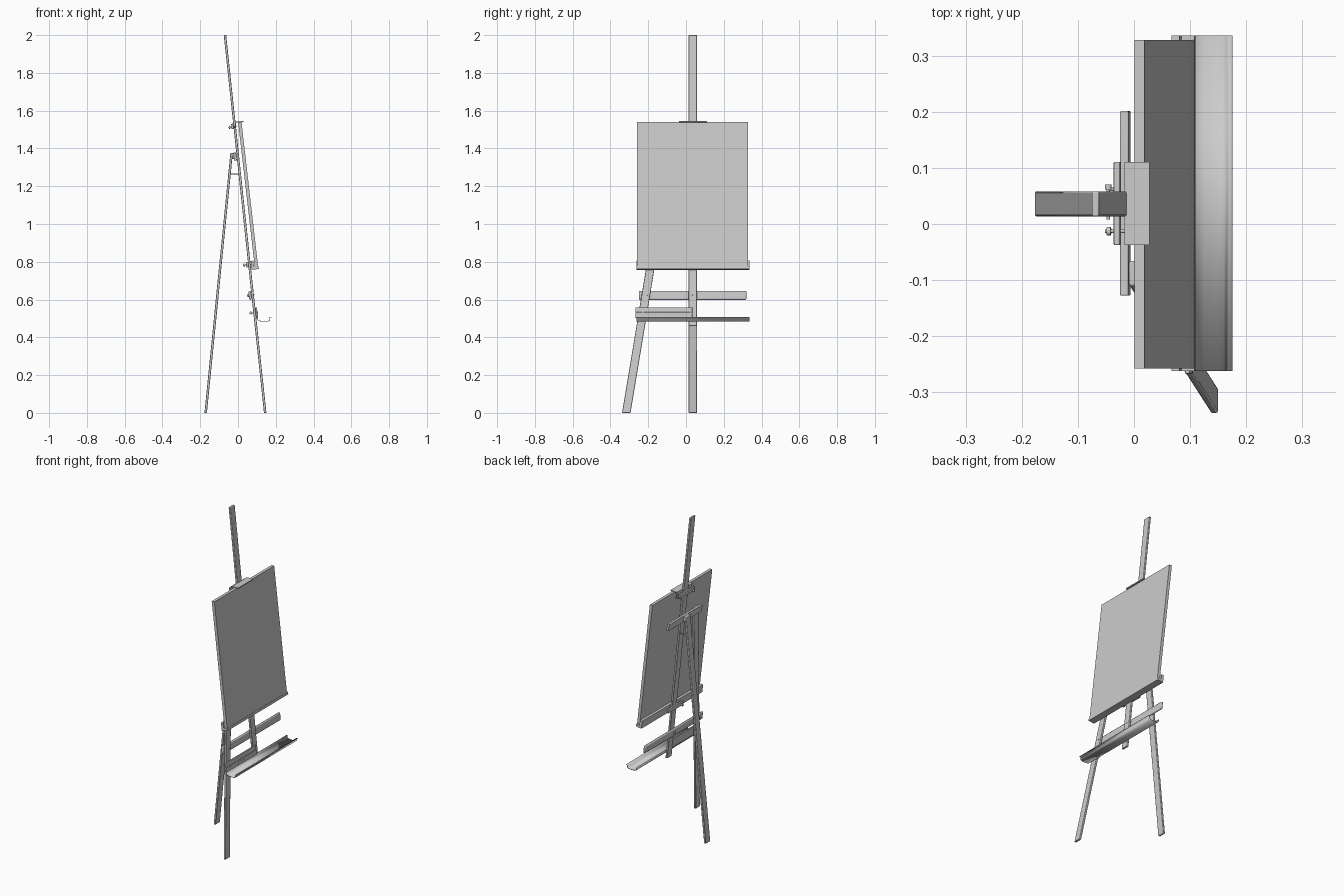
import bpy, bmesh, math
from mathutils import Vector

if "Cube" in bpy.data.objects:
    bpy.data.objects.remove(bpy.data.objects["Cube"])

SLOPE = 0.1065                      # backward lean of the front frame
TILT = -math.atan(SLOPE)
CY = 0.036                          # y of the mast centre line


def frame_x(z):
    return 0.144 - SLOPE * z


def finish(name, bm, bevel=0.0, smooth=False):
    bmesh.ops.recalc_face_normals(bm, faces=bm.faces)
    me = bpy.data.meshes.new(name)
    bm.to_mesh(me)
    bm.free()
    ob = bpy.data.objects.new(name, me)
    bpy.context.collection.objects.link(ob)
    if bevel:
        m = ob.modifiers.new("bevel", 'BEVEL')
        m.width, m.segments = bevel, 2
    if smooth or bevel:
        bpy.ops.object.select_all(action='DESELECT')
        ob.select_set(True)
        bpy.context.view_layer.objects.active = ob
        bpy.ops.object.shade_smooth_by_angle(angle=math.radians(40))
    return ob


def rail(name, p0, p1, w, t, bevel=0.003):
    """Leaning bar with level ends; w along y, t along x."""
    bm = bmesh.new()
    rings = []
    for p in (p0, p1):
        rings.append([bm.verts.new((p[0] + sx * t / 2, p[1] + sy * w / 2, p[2]))
                      for sx, sy in ((-1, -1), (1, -1), (1, 1), (-1, 1))])
    bm.faces.new(rings[0])
    bm.faces.new(rings[1])
    for i in range(4):
        j = (i + 1) % 4
        bm.faces.new((rings[0][i], rings[0][j], rings[1][j], rings[1][i]))
    return finish(name, bm, bevel)


def bar(name, y0, y1, z, off, t, h, bevel=0.002):
    """Cross piece lying parallel to the frame, off = distance in front of it."""
    bm = bmesh.new()
    bmesh.ops.create_cube(bm, size=1)
    bmesh.ops.scale(bm, vec=(t, y1 - y0, h), verts=bm.verts)
    ob = finish(name, bm, bevel)
    ob.location = (frame_x(z) + off, (y0 + y1) / 2, z)
    ob.rotation_euler.y = TILT
    return ob


def extrude(name, pts, y0, y1, sheet=0.0):
    """x-z profile swept along y; closed solid, or a thin sheet."""
    bm = bmesh.new()
    a = [bm.verts.new((x, y0, z)) for x, z in pts]
    b = [bm.verts.new((x, y1, z)) for x, z in pts]
    n = len(pts)
    for i in range(n - 1 if sheet else n):
        j = (i + 1) % n
        bm.faces.new((a[i], a[j], b[j], b[i]))
    if not sheet:
        bm.faces.new(a)
        bm.faces.new(b)
    ob = finish(name, bm, smooth=bool(sheet))
    if sheet:
        m = ob.modifiers.new("thickness", 'SOLIDIFY')
        m.thickness, m.offset = sheet, 0
    return ob


def pin(name, p0, p1, r):
    p0, p1 = Vector(p0), Vector(p1)
    bm = bmesh.new()
    bmesh.ops.create_cone(bm, cap_ends=True, segments=16, radius1=r, radius2=r,
                          depth=(p1 - p0).length)
    ob = finish(name, bm, smooth=True)
    ob.location = (p0 + p1) / 2
    ob.rotation_euler = (p1 - p0).to_track_quat('Z', 'Y').to_euler()
    return ob


def knob(name, y, z, back=-0.034, front=0.01):
    """Clamping screw through the frame with a round grip behind."""
    x = frame_x(z)
    d = Vector((1, 0, SLOPE))
    p = Vector((x, y, z))
    pin(name + "_screw", p + d * back, p + d * front, 0.003)
    pin(name + "_grip", p + d * (back + 0.003), p + d * (back + 0.010), 0.008)


# mast and legs
rail("mast", (frame_x(0.46), CY, 0.46), (frame_x(2), CY, 2), 0.045, 0.013)
rail("front_leg", (frame_x(0), -0.316, 0), (frame_x(1.375), -0.088, 1.375), 0.045, 0.013)
rail("back_leg", (-0.171, CY, 0), (-0.034, CY, 1.375), 0.045, 0.013)

# head beam with back leg hinge and stay
bar("head_beam", -0.128, 0.202, 1.357, -0.015, 0.015, 0.042)
bar("hinge_block", CY - 0.02, CY + 0.02, 1.36, -0.026, 0.012, 0.03)
pin("hinge_pin", (-0.046, 0.008, 1.265), (-0.046, 0.066, 1.265), 0.003)
pin("hinge_nut", (-0.046, 0.062, 1.265), (-0.046, 0.071, 1.265), 0.006)
pin("stay_rod", (-0.046, 0.062, 1.265), (0.006, 0.062, 1.265), 0.003)

# canvas
rail("canvas", (0.0975, CY - 0.001, 0.775), (0.0095, CY - 0.001, 1.54), 0.588, 0.018, 0)

# top canvas clamp
extrude("top_clamp", [(-0.014, 1.500), (-0.009, 1.500), (-0.012, 1.537), (0.028, 1.539),
                      (0.028, 1.545), (-0.017, 1.543)], -0.038, 0.111)
bar("top_clamp_back", -0.038, 0.111, 1.517, -0.012, 0.011, 0.028)
knob("top_clamp", -0.013, 1.515)

# canvas ledge
extrude("canvas_ledge", [(0.067, 0.804), (0.081, 0.806), (0.085, 0.774), (0.108, 0.777),
                         (0.110, 0.762), (0.071, 0.757)], -0.263, 0.337)
bar("ledge_clamp_back", -0.038, 0.111, 0.785, -0.012, 0.011, 0.028)
knob("ledge_clamp", CY - 0.048, 0.785)

# rounded crossbar behind the mast
brace = bar("crossbar", -0.250, 0.320, 0.622, -0.014, 0.014, 0.047, 0.006)
for y in (-0.205, CY):
    knob("crossbar", y, 0.625, back=-0.03)

# lower tray with its mounting plate
bar("tray_mount", -0.268, CY - 0.002, 0.531, 0.011, 0.009, 0.056)
bar("tray_mount_groove", -0.268, CY - 0.002, 0.527, 0.0155, 0.004, 0.012, 0.001)
for y in (-0.229, CY - 0.012):
    knob("tray_mount", y, 0.53, back=-0.026, front=0.019)
extrude("tray", [(0.102, 0.508), (0.104, 0.494), (0.110, 0.488), (0.125, 0.485),
                 (0.145, 0.484), (0.160, 0.486), (0.167, 0.490), (0.169, 0.506),
                 (0.176, 0.507)], -0.263, 0.337, sheet=0.003)
